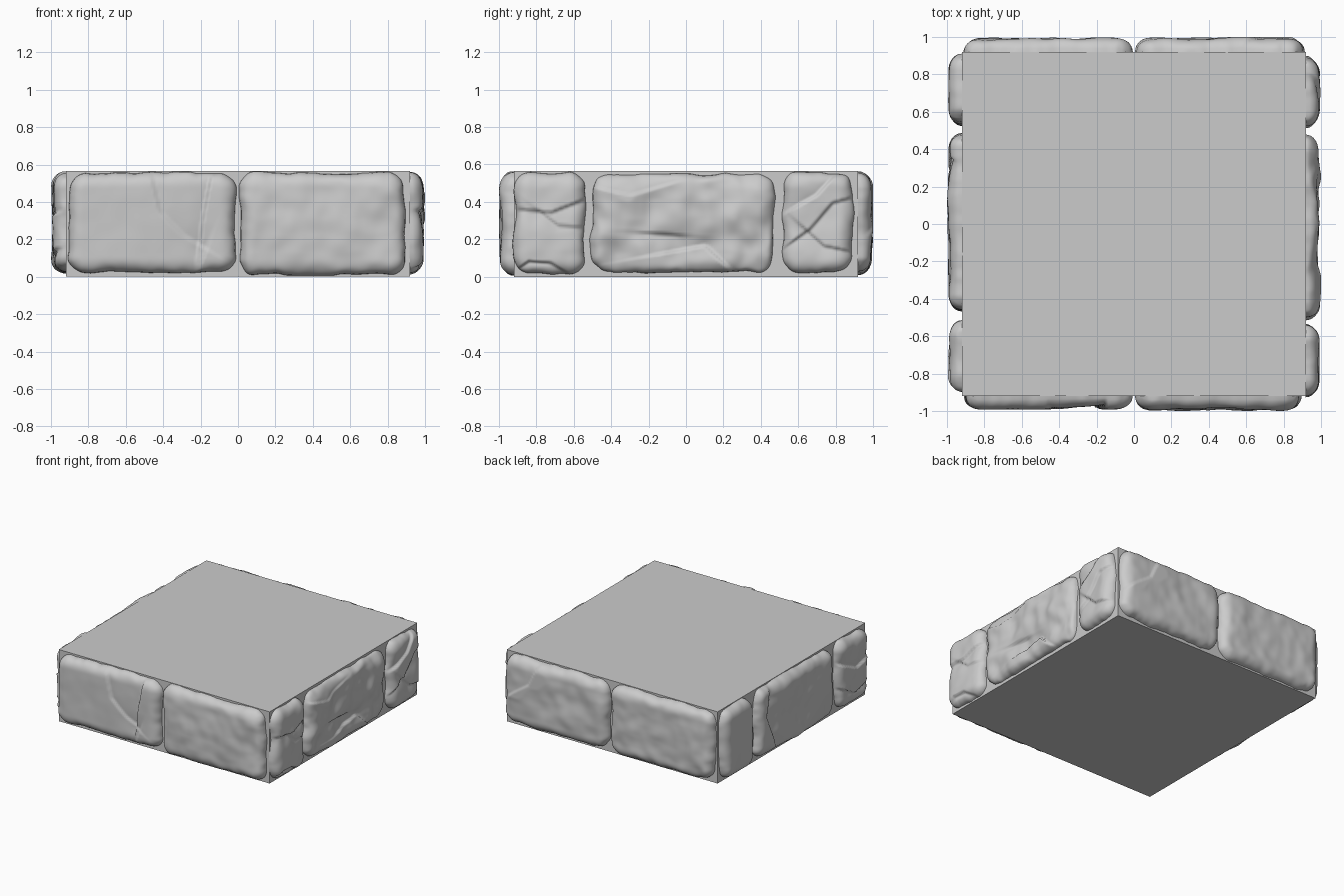
import bpy, bmesh
from math import sin, pi, hypot, exp
from mathutils import Vector, noise

old = bpy.data.objects.get("Cube")
if old:
    bpy.data.objects.remove(old)

WALL = 0.92      # half width of the core block
HEIGHT = 0.565

stone_grey = bpy.data.materials.new("stone_grey")
stone_grey.use_nodes = True
colour = (0.6, 0.6, 0.6, 1)
stone_grey.diffuse_color = colour
stone_grey.node_tree.nodes["Principled BSDF"].inputs["Base Color"].default_value = colour

# For each side: placement of (along, outward, up), and whether winding flips
SIDES = {
    "front": (lambda u, d, z: (u, -d, z), False),
    "right": (lambda u, d, z: (d, u, z), False),
    "back": (lambda u, d, z: (u, d, z), True),
    "left": (lambda u, d, z: (-d, u, z), True),
}


def add_object(name, bm):
    mesh = bpy.data.meshes.new(name)
    bm.to_mesh(mesh)
    bm.free()
    mesh.materials.append(stone_grey)
    obj = bpy.data.objects.new(name, mesh)
    bpy.context.collection.objects.link(obj)
    return obj


def rounded(a, b, hw, hh, r):
    """Map a square to a rounded rectangle; also return rim position 0..1."""
    x, y = a * hw, b * hh
    dx, dy = max(abs(x) - hw + r, 0) / r, max(abs(y) - hh + r, 0) / r
    ex, ey = dx * (1 - dy * dy / 2) ** 0.5, dy * (1 - dx * dx / 2) ** 0.5
    x += (ex - dx) * r * (1 if x > 0 else -1)
    y += (ey - dy) * r * (1 if y > 0 else -1)
    return x, y, min(hypot(ex, ey), 1)


def ledge_drop(u, z, ledge):
    """Chipped ledge: sharp step on the right of a path, fading away from it."""
    path, depth, fade = ledge
    p, best = Vector((u, z)), None
    for start, end in zip(path, path[1:]):
        a, b = Vector(start), Vector(end)
        along = b - a
        t = min(max((p - a).dot(along) / along.length_squared, 0), 1)
        off = p - (a + along * t)
        side = off.x * along.y - off.y * along.x
        if best is None or off.length < best[0] - 1e-6:
            best = (off.length, side / along.length)
    dist, side = best
    if side <= 0:
        return 0
    return depth * exp(-dist / fade) * min(side / 0.012, 1)


def stone(name, side, u0, u1, z0, z1, bulge=0.07, rough=0.01, ledges=()):
    place, flip = SIDES[side]
    hw, hh, cu, cz = (u1 - u0) / 2, (z1 - z0) / 2, (u0 + u1) / 2, (z0 + z1) / 2
    nu, nv = (90 if hw > 0.3 else 56), 64
    seed = Vector((cu * 7, cz * 5, len(name) * 3.7))
    bm = bmesh.new()
    rows = []
    for j in range(nv + 1):
        row = []
        for i in range(nu + 1):
            s, t = 2 * i / nu - 1, 2 * j / nv - 1
            a = 0.4 * s + 0.6 * sin(s * pi / 2)
            b = 0.4 * t + 0.6 * sin(t * pi / 2)
            x, y, rim = rounded(a, b, hw, hh, 0.09)
            # wavy outline
            q = Vector((x, y, 0)) + seed
            wob = noise.noise(q * 7) * 0.016 + noise.noise(q * 17) * 0.006 - 0.004
            edge = max(abs(a), abs(b)) ** 3
            u = cu + x + wob * edge * a
            z = min(max(cz + y + wob * edge * b, 0.006), HEIGHT - 0.003)
            # domed face with dents and chips
            dome = (1 - rim ** 2.6) ** 0.5
            d = bulge * (0.93 + 0.07 * (1 - a ** 4) * (1 - b ** 4))
            d += rough * (noise.noise(q * 5) + 0.5 * noise.noise(q * 11))
            d -= sum(ledge_drop(u, z, l) for l in ledges)
            d = min(d, 0.08) * dome - 0.004 * (1 - dome)
            row.append(bm.verts.new(place(u, WALL + d, z)))
        rows.append(row)
    for low, high in zip(rows, rows[1:]):
        for i in range(nu):
            quad = [low[i], low[i + 1], high[i + 1], high[i]]
            bm.faces.new(quad[::-1] if flip else quad).smooth = True
    return add_object(name, bm)


# Core block
core = bmesh.new()
bmesh.ops.create_cube(core, size=1)
bmesh.ops.scale(core, vec=(2 * WALL, 2 * WALL, HEIGHT), verts=core.verts)
bmesh.ops.translate(core, vec=(0, 0, HEIGHT / 2), verts=core.verts)
add_object("core_block", core)

# Front stones: a large chip is broken out of the first
stone("front_stone_chipped", "front", -0.91, -0.01, 0.02, 0.56, 0.072, 0.004, [
    ([(-0.14, 0.53), (-0.18, 0.32), (-0.2, 0.16)], 0.028, 0.12),
    ([(-0.2, 0.16), (-0.3, 0.22), (-0.42, 0.34), (-0.47, 0.55)], 0.012, 0.06),
    ([(-0.17, 0.13), (-0.21, 0.03)], 0.015, 0.06)])
stone("front_stone_plain", "front", 0.01, 0.9, 0.01, 0.56, 0.072, 0.012)

# Right side stones
stone("right_stone_front", "right", -0.92, -0.54, 0.01, 0.56, 0.072, 0.01, [
    ([(-0.92, 0.37), (-0.72, 0.35), (-0.54, 0.42)], 0.025, 0.06),
    ([(-0.76, 0.34), (-0.68, 0.28), (-0.56, 0.27)], 0.02, 0.05),
    ([(-0.9, 0.05), (-0.84, 0.09), (-0.72, 0.08), (-0.64, 0.03)], 0.03, 0.05)])
stone("right_stone_middle", "right", -0.51, 0.47, 0.02, 0.55, 0.062, 0.028, [
    ([(-0.2, 0.24), (-0.06, 0.23)], 0.025, 0.06),
    ([(0.24, 0.03), (0.1, 0.16), (-0.12, 0.12)], 0.022, 0.1),
    ([(-0.5, 0.49), (-0.3, 0.44), (-0.1, 0.5)], -0.012, 0.08)])
stone("right_stone_back", "right", 0.52, 0.89, 0.02, 0.56, 0.072, 0.01, [
    ([(0.82, 0.56), (0.7, 0.43), (0.52, 0.33)], 0.025, 0.07),
    ([(0.52, 0.16), (0.66, 0.26), (0.78, 0.4), (0.89, 0.43)], 0.025, 0.07),
    ([(0.64, 0.26), (0.74, 0.17), (0.89, 0.14)], 0.022, 0.06)])

# Back stones
stone("back_stone_chipped", "back", 0.01, 0.91, 0.02, 0.56, 0.072, 0.012, [
    ([(0.6, 0.55), (0.68, 0.38), (0.85, 0.26)], -0.015, 0.07)])
stone("back_stone_plain", "back", -0.91, -0.01, 0.01, 0.56, 0.072, 0.012)

# Left side stones
stone("left_stone_back", "left", 0.53, 0.91, 0.01, 0.56, 0.07, 0.006)
stone("left_stone_middle", "left", -0.47, 0.49, 0.02, 0.56, 0.07, 0.014, [
    ([(0.36, 0.5), (0.4, 0.34), (0.3, 0.1)], 0.02, 0.06)])
stone("left_stone_front", "left", -0.9, -0.52, 0.02, 0.56, 0.07, 0.01, [
    ([(-0.54, 0.38), (-0.72, 0.3), (-0.88, 0.34)], 0.025, 0.06),
    ([(-0.88, 0.16), (-0.7, 0.12), (-0.55, 0.2)], 0.025, 0.06)])
